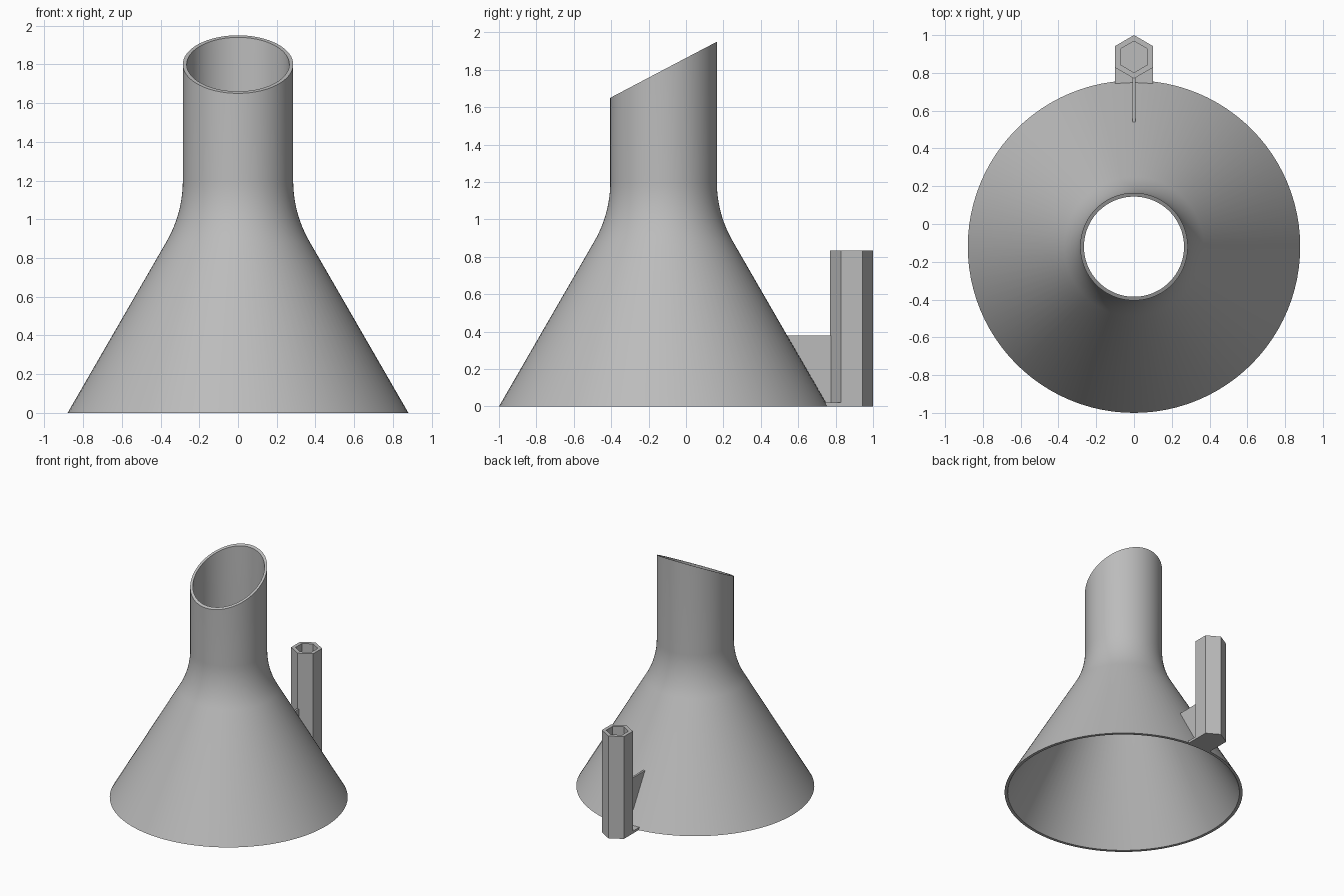
import bpy, bmesh, math

if "Cube" in bpy.data.objects:
    bpy.data.objects.remove(bpy.data.objects["Cube"], do_unlink=True)

grey = bpy.data.materials.new("plain grey")
grey.use_nodes = True
colour = (0.5, 0.5, 0.5, 1)
grey.diffuse_color = colour
grey.node_tree.nodes["Principled BSDF"].inputs["Base Color"].default_value = colour

AXIS_Y = -0.12      # centre of the funnel
BASE_R, NECK_R, WALL = 0.88, 0.285, 0.02
BEND = 0.63         # radius of the shoulder
CONE = math.radians(30)


def finish(name, bm):
    bmesh.ops.recalc_face_normals(bm, faces=bm.faces)
    mesh = bpy.data.meshes.new(name)
    bm.to_mesh(mesh)
    bm.free()
    mesh.materials.append(grey)
    obj = bpy.data.objects.new(name, mesh)
    bpy.context.collection.objects.link(obj)
    return obj


def loft(name, rings, closed=False):
    """Skin a list of point rings; cap the ends or join them up."""
    bm = bmesh.new()
    loops = [[bm.verts.new(p) for p in ring] for ring in rings]
    n = len(loops[0])
    pairs = list(zip(loops, loops[1:]))
    if closed:
        pairs.append((loops[-1], loops[0]))
    else:
        bm.faces.new(loops[0])
        bm.faces.new(loops[-1])
    for a, b in pairs:
        for i in range(n):
            j = (i + 1) % n
            bm.faces.new((a[i], a[j], b[j], b[i]))
    return finish(name, bm)


def ring(radius, z, sides, cy, slope=0.0):
    pts = []
    for i in range(sides):
        a = math.pi / 2 + math.tau * i / sides
        y = radius * math.sin(a)
        pts.append((radius * math.cos(a), cy + y, z + slope * y))
    return pts


# Funnel: straight cone, curved shoulder, neck with slanted mouth
neck_z = (BASE_R - NECK_R) / math.tan(CONE) + BEND * math.tan(CONE / 2)


def wall_rings(inset):
    radius = BEND + inset
    foot = BASE_R - inset / math.cos(CONE)
    rings = [ring(foot, 0, 96, AXIS_Y)]
    for k in range(13):
        a = CONE * (1 - k / 12)
        r = NECK_R + BEND - radius * math.cos(a)
        rings.append(ring(r, neck_z - radius * math.sin(a), 96, AXIS_Y))
    rings.append(ring(NECK_R - inset, 1.8, 96, AXIS_Y, 0.526))
    return rings


funnel = loft("funnel", wall_rings(0) + wall_rings(WALL)[::-1], closed=True)
bpy.context.view_layer.objects.active = funnel
funnel.select_set(True)
bpy.ops.object.shade_smooth_by_angle(angle=math.radians(30))
funnel.select_set(False)

# Hexagonal holder with a blind hexagonal socket
HEX_Y, HEX_R, HOLE_R, HEX_TOP = 0.885, 0.115, 0.083, 0.835
loft("hex_holder", [ring(HEX_R, 0, 6, HEX_Y), ring(HEX_R, HEX_TOP, 6, HEX_Y),
                    ring(HOLE_R, HEX_TOP, 6, HEX_Y), ring(HOLE_R, 0.03, 6, HEX_Y)])


def prism(name, outline, half_width):
    """Extrude a side outline of (y, z) points across x."""
    return loft(name, [[(x, y, z) for y, z in outline] for x in (-half_width, half_width)])


# Thin fin between cone and holder
fin_z = 0.38
fin_y = AXIS_Y + BASE_R - fin_z * math.tan(CONE)
prism("support_fin", [(fin_y - 0.005, fin_z), (0.775, fin_z), (0.775, 0), (0.755, 0)], 0.008)

# Flat foot joining the holder to the rim
prism("foot_plate", [(0.745, 0), (0.828, 0), (0.828, 0.02), (0.745, 0.02)], 0.1)
